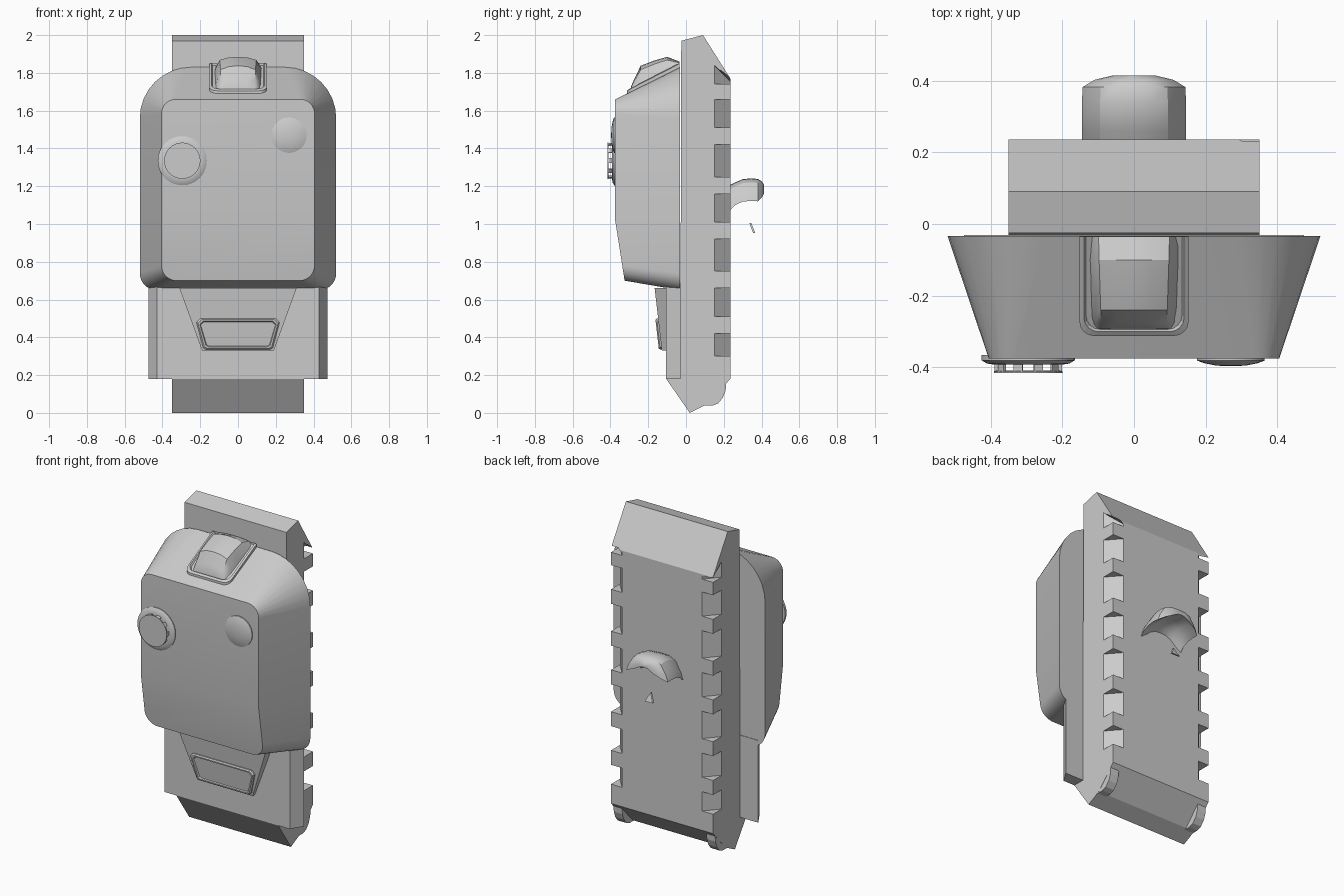
import bpy, bmesh
from math import sin, cos, pi

if "Cube" in bpy.data.objects:
    bpy.data.objects.remove(bpy.data.objects["Cube"])


def loft(name, rings, smooth=False, angle=30, caps=True, split=0):
    """Skin closed rings of equal length; split divides the last cap in two."""
    bm = bmesh.new()
    vs = [[bm.verts.new(p) for p in r] for r in rings]
    n = len(rings[0])
    for a, b in zip(vs, vs[1:]):
        for i in range(n):
            j = (i + 1) % n
            bm.faces.new((a[i], a[j], b[j], b[i]))
    if caps:
        bm.faces.new(vs[0][::-1])
        if split:
            bm.faces.new(vs[-1][:split])
            bm.faces.new(vs[-1][split - 1:] + vs[-1][:1])
        else:
            bm.faces.new(vs[-1])
    bmesh.ops.recalc_face_normals(bm, faces=bm.faces)
    me = bpy.data.meshes.new(name)
    bm.to_mesh(me)
    bm.free()
    ob = bpy.data.objects.new(name, me)
    bpy.context.collection.objects.link(ob)
    if smooth:
        bpy.ops.object.select_all(action='DESELECT')
        ob.select_set(True)
        bpy.context.view_layer.objects.active = ob
        bpy.ops.object.shade_smooth_by_angle(angle=angle * pi / 180)
    return ob


def side_prism(name, prof, x0, x1):
    """Extrude a (y, z) profile along x."""
    return loft(name, [[(x, y, z) for y, z in prof] for x in (x0, x1)])


def lathe(name, cx, cz, prof, seg=24):
    """Turn (radius, y) points about an axis along y."""
    return loft(name, [[(cx + r * cos(2 * pi * i / seg), y, cz + r * sin(2 * pi * i / seg))
                        for i in range(seg)] for r, y in prof], True)


# Rail body
body = side_prism("rail_body", [(-.025, 1.97), (.09, 2), (.235, 1.77), (.235, .18), (.11, .045),
                                (.02, 0), (-.105, .18), (-.03, .25)], -.35, .35)

# Triangular notches along both rear edges
spans = [(1.74, 1.84), (1.51, 1.66), (1.25, 1.42), (1.01, 1.16), (.75, .92), (.51, .66), (.30, .42)]
for k, (z0, z1) in enumerate(spans):
    drop = .085 if k == 0 else 0
    for s in (-1, 1):
        tri = [(.35, .15, 0), (.275, .235, drop), (.275, .26, drop), (.38, .26, drop), (.38, .15, 0)]
        cut = loft("notch_cutter", [[(s * x, y, z0) for x, y, d in tri],
                                    [(s * x, y, z1 - d) for x, y, d in tri]])
        cut.hide_render = True
        cut.hide_set(True)
        m = body.modifiers.new("notch", 'BOOLEAN')
        m.object = cut
        m.operation = 'DIFFERENCE'
        m.solver = 'EXACT'

# Apply the cuts and remove the cutters
bpy.context.view_layer.update()
cut_mesh = bpy.data.meshes.new_from_object(body.evaluated_get(bpy.context.evaluated_depsgraph_get()))
body.modifiers.clear()
body.data = cut_mesh
for o in [o for o in bpy.data.objects if o.name.startswith("notch_cutter")]:
    bpy.data.objects.remove(o)

# Rounded cheeks at the lower end
cheek = [(.1, .18), (.232, .18), (.213, .16), (.21, .12), (.195, .08), (.17, .05), (.14, .038), (.1, .038)]
for s in (-1, 1):
    side_prism("end_cheek", cheek, s * .29, s * .349)

# Lower front plate with bevelled sides
sec = [(-.475, -.03), (-.43, -.105), (.43, -.105), (.475, -.03)]
loft("lower_plate", [[(x, y, z) for x, y in sec] for z in (.18, .69)])


# Main housing
def outline(hx, z0, z1, rt, rb, yfun, n=8):
    pts = [(hx, 1.02)]
    for cx, cz, r, a in ((hx - rt, z1 - rt, rt, 0), (rt - hx, z1 - rt, rt, 90)):
        pts += [(cx + r * cos((a + 90 * i / n) * pi / 180), cz + r * sin((a + 90 * i / n) * pi / 180))
                for i in range(n + 1)]
    pts.append((-hx, 1.02))
    for cx, cz, r, a in ((rb - hx, z0 + rb, rb, 180), (hx - rb, z0 + rb, rb, 270)):
        pts += [(cx + r * cos((a + 90 * i / n) * pi / 180), cz + r * sin((a + 90 * i / n) * pi / 180))
                for i in range(n + 1)]
    return [(x, yfun(z), z) for x, z in pts]


loft("housing", [outline(.52, .65, 1.83, .27, .09, lambda z: -.033),
                 outline(.405, .70, 1.66, .075, .08,
                         lambda z: -.375 + max(0, 1.02 - z) * .05 / .32)], True, 25, split=20)


# Top latch: rimmed base on the sloping roof, then the button
def roof(y):
    return 1.83 + (y + .035) * .175 / .34


def latch_ring(inset, d):
    w, y0, r = .152 - inset, -.312 + inset, .04
    right = [(w, -.035)] + [(w - r + r * cos(a * pi / 8), y0 + r - r * sin(a * pi / 8)) for a in range(5)]
    return [(x, y, roof(y) + d) for x, y in right + [(-x, y) for x, y in right[::-1]]]


loft("latch_base", [latch_ring(0, -.03), latch_ring(0, .018), latch_ring(.012, .022), latch_ring(.018, .01)])

sections = []
for y, w, zt in ((-.292, .115, 1.725), (-.275, .12, 1.765), (-.24, .122, 1.838),
                 (-.17, .125, 1.865), (-.1, .128, 1.885), (-.035, .13, 1.86)):
    zb = roof(y) - .01
    h = zt - zb
    arch = [(-1, 0), (-.9, .45), (-.76, .83), (-.4, .96), (0, 1), (.4, .96), (.76, .83), (.9, .45), (1, 0)]
    sections.append([(u * w, y, zb + v * h) for u, v in arch])
loft("latch_button", sections, True, 25)

# Lower tongue and its raised pad
tongue = [(-.31, .66), (.31, .66), (.19, .33), (-.19, .33)]
loft("tongue", [[(x, -.09, z) for x, z in tongue],
                [(x, -.128 - (z - .33) * .115, z) for x, z in tongue]])


def pad_ring(k, out):
    pts = [(-.2, .5), (.2, .5), (.22, .48), (.185, .345), (.17, .335), (-.17, .335), (-.185, .345), (-.22, .48)]
    res = []
    for x, z in pts:
        z = .418 + (z - .418) * (1 - k * 2.2)
        res.append((x * (1 - k), -.128 - (z - .33) * .115 - out, z))
    return res


loft("tongue_pad", [pad_ring(0, -.01), pad_ring(0, .008), pad_ring(.035, .015), pad_ring(.08, .015),
                    pad_ring(.1, .007)])

# Left dial: dished base, ring of posts, thin cap
cx, cz = -.295, 1.335
lathe("dial_base", cx, cz, [(.13, -.365), (.13, -.38), (.115, -.389), (.095, -.392), (.004, -.392)], 32)
lathe("dial_cap", cx, cz, [(.09, -.409), (.096, -.411), (.096, -.415), (.004, -.415)], 32)
for i in range(10):
    a0 = 2 * pi * i / 10
    ring = [(r, a0 + d) for r, d in ((.086, -.14), (.095, -.14), (.095, .14), (.086, .14))]
    loft("dial_post", [[(cx + r * cos(a), y, cz + r * sin(a)) for r, a in ring] for y in (-.388, -.412)])

# Right button: low dome
lathe("round_button", .27, 1.47, [(.094, -.365), (.094, -.381), (.075, -.388), (.04, -.395), (.004, -.396)], 20)

# Rear hook: arched tab
hook = []
for y, w, top, low in ((.22, .145, 1.20, 1.06), (.26, .145, 1.22, 1.10), (.30, .145, 1.237, 1.118),
                       (.345, .145, 1.242, 1.123), (.382, .143, 1.238, 1.12),
                       (.402, .11, 1.225, 1.14), (.414, .06, 1.205, 1.165)):
    h = top - low
    outer = [(-1, 0), (-.9, .35), (-.65, .82), (-.35, .98), (0, 1), (.35, .98), (.65, .82), (.9, .35), (1, 0)]
    inner = [(.75, .18), (.5, .42), (.25, .53), (0, .56), (-.25, .53), (-.5, .42), (-.75, .18)]
    hook.append([(u * w, y, low + v * h) for u, v in outer + inner])
loft("rear_hook", hook, True, 30)

# Small pointer below the hook
tri = [(0, .335, 1.005), (-.03, .356, .952), (.03, .356, .952)]
loft("rear_pointer", [tri, [(x * .9, y + .011, z) for x, y, z in tri]])
